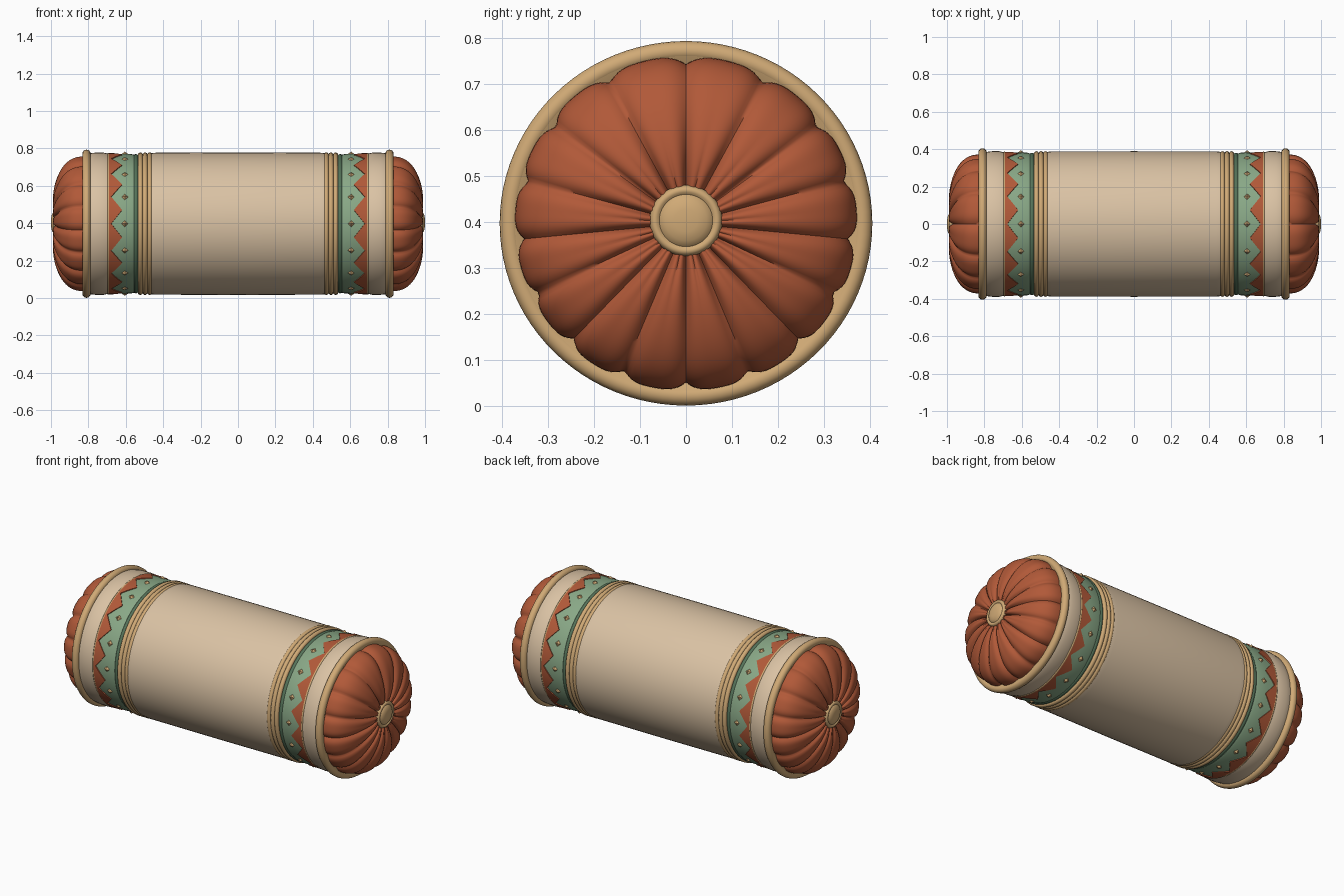
import bpy, bmesh, math
from math import sin, cos, pi

if "Cube" in bpy.data.objects:
    bpy.data.objects.remove(bpy.data.objects["Cube"], do_unlink=True)

CENTRE, SQUASH, TEETH = 0.397, 0.978, 16


def material(name, rgb):
    m = bpy.data.materials.new(name)
    m.use_nodes = True
    m.diffuse_color = (*rgb, 1)
    bsdf = m.node_tree.nodes["Principled BSDF"]
    bsdf.inputs["Base Color"].default_value = (*rgb, 1)
    bsdf.inputs["Roughness"].default_value = 0.8
    return m


cream = material("cream cloth", (0.70, 0.54, 0.37))
gold = material("gold trim", (0.63, 0.40, 0.18))
rust = material("rust cloth", (0.44, 0.10, 0.04))
green = material("sage green", (0.25, 0.39, 0.24))
dark_green = material("dark green", (0.09, 0.17, 0.10))


def point(x, r, a, lift=0.0):
    # angle 0 faces the front, a quarter turn is up
    return (x, -r * cos(a), CENTRE + SQUASH * r * sin(a) + lift)


def finish(name, bm, mat, angle=40):
    bmesh.ops.remove_doubles(bm, verts=bm.verts, dist=0.00001)
    bmesh.ops.recalc_face_normals(bm, faces=bm.faces)
    mesh = bpy.data.meshes.new(name)
    bm.to_mesh(mesh)
    bm.free()
    mesh.materials.append(mat)
    ob = bpy.data.objects.new(name, mesh)
    bpy.context.collection.objects.link(ob)
    bpy.ops.object.select_all(action="DESELECT")
    ob.select_set(True)
    bpy.context.view_layer.objects.active = ob
    if angle:
        bpy.ops.object.shade_smooth_by_angle(angle=math.radians(angle))
    return ob


def sweep(name, rows, steps, place, mat, angle=40):
    # Closed skin around the long axis; place(row, angle) gives each vertex
    bm = bmesh.new()
    rings = [[bm.verts.new(place(row, 2 * pi * i / steps)) for i in range(steps)]
             for row in rows]
    for a, b in zip(rings, rings[1:]):
        for i in range(steps):
            j = (i + 1) % steps
            bm.faces.new((a[i], a[j], b[j], b[i]))
    return finish(name, bm, mat, angle)


def lathe(name, profile, mat, side=1, lift=0.0, angle=40):
    return sweep(name, profile, 96,
                 lambda p, a: point(side * p[0], p[1], a, lift), mat, angle)


def cord(name, x, radius, thick, mat, side):
    ring = [(x + thick * cos(k * pi / 6), radius + thick * sin(k * pi / 6))
            for k in range(13)]
    lathe(name, ring, mat, side, angle=60)


def cushion_cap(name, side):
    def place(t, a):
        u = t * pi / 2
        r = 0.372 * sin(u) ** 0.8
        x = 0.82 + 0.18 * max(cos(u), 0) ** 0.8 - 0.03 * math.exp(-(r / 0.1) ** 2)
        # Pinched creases between sixteen lobes, a little wider at the top
        top = a - pi / 2
        warped = top - 0.11 * sin(top) - 0.05 * sin(2 * top)
        crease = (1 - abs(sin(warped * TEETH / 2))) ** 2
        fine = (1 - abs(sin(warped * TEETH))) ** 2 * math.exp(-(r / 0.15) ** 2)
        depth = min(1, r / 0.08)
        x -= depth * (0.02 * crease * cos(u) + 0.006 * fine)
        r *= 1 - 0.05 * crease * depth * sin(u)
        return point(side * x, r, a)

    rows = [k / 28 for k in range(29)]
    sweep(name, rows, TEETH * 16, place, rust, 60)


def zigzag(name, side):
    # Raised row of triangular teeth pointing toward the middle
    def place(row, a):
        wave = abs((a * TEETH / (2 * pi)) % 1 - 0.5) * 2
        tip = 0.62 + 0.058 * wave
        x, r = {"base": (0.694, 0.37), "outer": (0.694, 0.386),
                "edge": (tip, 0.386), "skirt": (tip - 0.002, 0.376)}[row]
        return point(side * x, r, a)

    sweep(name, ["base", "outer", "edge", "skirt"], TEETH * 12, place, rust, 40)


def diamonds(name, side):
    # Small faceted studs, one under each gap in the teeth
    bm = bmesh.new()
    for k in range(TEETH):
        a = 2 * pi * k / TEETH
        peak = bm.verts.new(point(side * 0.605, 0.394, a))
        rim = [bm.verts.new(point(side * (0.605 + 0.021 * cos(q * pi / 2)), 0.379,
                                  a + 0.055 * sin(q * pi / 2))) for q in range(4)]
        for q in range(4):
            bm.faces.new((rim[q], rim[(q + 1) % 4], peak))
        bm.faces.new(rim[::-1])
    finish(name, bm, gold, 0)


# Main bolster cloth
lathe("bolster_body", [(-0.55, 0.37), (-0.47, 0.385), (-0.44, 0.388), (0, 0.389),
                       (0.44, 0.388), (0.47, 0.385), (0.55, 0.37)], cream)

# Matching trim at both ends
for label, side in (("left", 1), ("right", -1)):
    for n, x in enumerate((0.472, 0.497, 0.522)):
        cord(f"{label}_gold_cord_{n + 1}", x, 0.376, 0.0135, gold, side)
    cord(f"{label}_green_cord", 0.546, 0.367, 0.014, dark_green, side)
    lathe(f"{label}_green_band", [(0.552, 0.365), (0.556, 0.377), (0.57, 0.381),
                                  (0.63, 0.382), (0.70, 0.380)], green, side)
    zigzag(f"{label}_zigzag_teeth", side)
    diamonds(f"{label}_diamond_studs", side)
    cord(f"{label}_seam_cord", 0.693, 0.381, 0.006, gold, side)
    lathe(f"{label}_cream_band", [(0.696, 0.37), (0.699, 0.384), (0.72, 0.389),
                                  (0.76, 0.389), (0.80, 0.384), (0.82, 0.37)],
          cream, side)
    # Full round piping around the cap seam
    pipe = [(0.81 + 0.022 * cos(k * pi / 8), 0.383 + 0.022 * sin(k * pi / 8))
            for k in range(17)]
    lathe(f"{label}_piping", pipe, gold, side, angle=60)
    lathe(f"{label}_piping_inside", [(0.832, 0.383), (0.828, 0.37), (0.815, 0.345)],
          gold, side, angle=60)
    cushion_cap(f"{label}_cap", side)
    # Rimmed button with a domed middle
    lathe(f"{label}_button", [(1.0, 0), (0.999, 0.025), (0.995, 0.045),
                              (0.988, 0.055), (0.985, 0.058), (0.989, 0.063),
                              (0.990, 0.069), (0.986, 0.075), (0.976, 0.079),
                              (0.945, 0.076)], gold, side, 0.006, 60)
